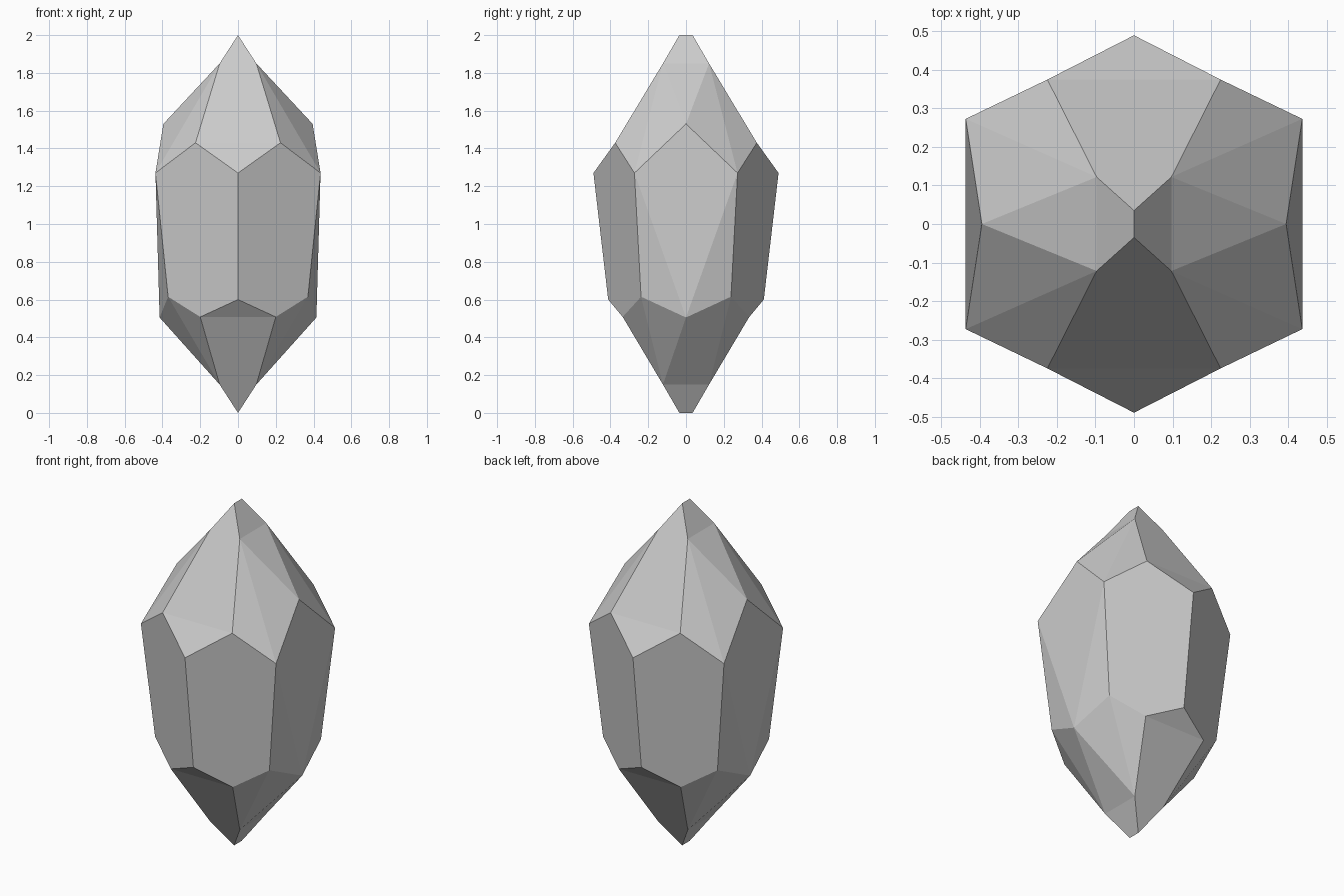
import bpy, bmesh

if "Cube" in bpy.data.objects:
    bpy.data.objects.remove(bpy.data.objects["Cube"])

# Corner points of one quarter of the crystal (x >= 0, y >= 0)
UPPER = {"tip": (0, .035, 2), "peak": (.097, .122, 1.85), "mid": (.225, .375, 1.43),
         "side": (.395, 0, 1.53), "corner": (.437, .273, 1.27), "nose": (0, .49, 1.27)}
LOWER = {"tip": (0, .035, 0), "peak": (.097, .122, .15), "mid": (.2, .335, .508),
         "side": (.415, 0, .505), "corner": (.37, .238, .615), "nose": (0, .412, .6)}

bm = bmesh.new()
verts, made = {}, set()


def vert(table, name, sx, sy):
    x, y, z = table[name]
    co = (x * sx + 0.0, y * sy + 0.0, z)
    if co not in verts:
        verts[co] = bm.verts.new(co)
    return verts[co]


def face(*vs):
    key = frozenset(vs)
    if key not in made:
        made.add(key)
        bm.faces.new(vs)


for sx in (1, -1):
    for sy in (1, -1):
        # Pointed crown and root facets
        for t in (UPPER, LOWER):
            p = lambda n, fx=1, fy=1: vert(t, n, sx * fx, sy * fy)
            face(p("tip"), p("peak"), p("mid"), p("mid", -1), p("peak", -1))
            face(p("mid"), p("nose"), p("mid", -1))
            face(p("peak"), p("mid"), p("corner"))
            face(p("peak"), p("corner"), p("side"))
            face(p("tip"), p("peak"), p("peak", 1, -1), p("tip", 1, -1))
            face(p("peak"), p("side"), p("peak", 1, -1))
        u = lambda n, fy=1: vert(UPPER, n, sx, sy * fy)
        w = lambda n, fy=1: vert(LOWER, n, sx, sy * fy)
        # Slanted body facet
        face(u("nose"), u("mid"), u("corner"), w("corner"), w("mid"), w("nose"))
        # Side body facets
        face(u("corner"), w("corner"), w("side"))
        face(u("corner"), u("side"), u("corner", -1), w("side"))

bmesh.ops.recalc_face_normals(bm, faces=bm.faces)
mesh = bpy.data.meshes.new("crystal")
bm.to_mesh(mesh)
bm.free()
crystal = bpy.data.objects.new("crystal", mesh)
bpy.context.collection.objects.link(crystal)
